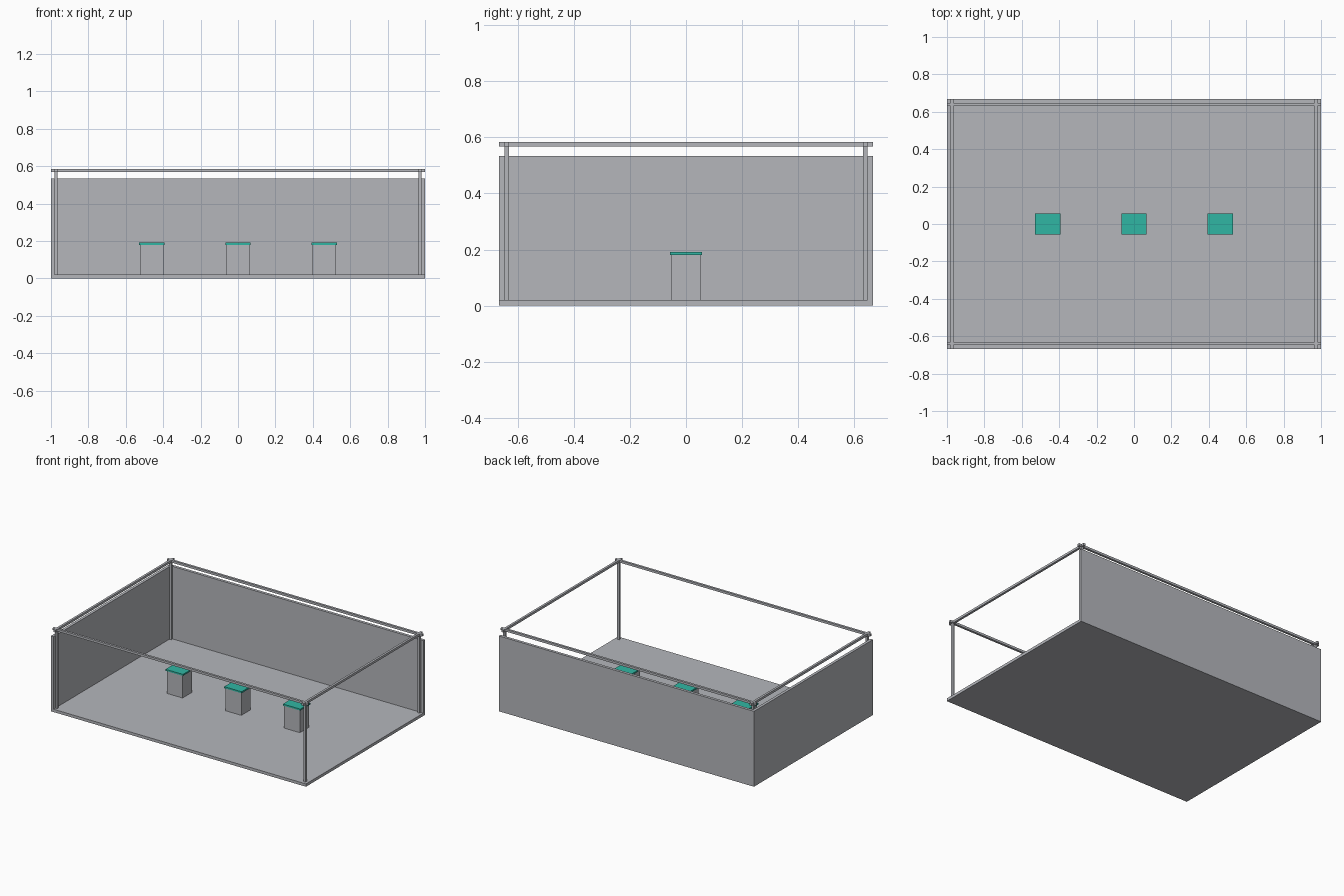
import bpy

cube = bpy.data.objects.get("Cube")
if cube:
    bpy.data.objects.remove(cube, do_unlink=True)


def material(name, color):
    mat = bpy.data.materials.new(name)
    mat.use_nodes = True
    mat.diffuse_color = color
    mat.node_tree.nodes["Principled BSDF"].inputs["Base Color"].default_value = color
    return mat


grey = material("cool grey", (0.46, 0.47, 0.50, 1))
teal = material("teal", (0.03, 0.47, 0.37, 1))


def box(name, low, high, mat):
    """Axis-aligned box between two opposite corners."""
    bpy.ops.mesh.primitive_cube_add(size=1)
    ob = bpy.context.object
    ob.name = name
    ob.location = [(a + b) / 2 for a, b in zip(low, high)]
    ob.scale = [b - a for a, b in zip(low, high)]
    bpy.ops.object.transform_apply(location=False, rotation=False, scale=True)
    ob.data.materials.append(mat)
    return ob


X, Y = 1.0, 0.667          # half size of the booth
FLOOR, WALL_TOP = 0.02, 0.534
WALL = 0.02                # wall thickness
PX, PY, R = 0.973, 0.639, 0.008   # frame centre lines and half width
RAIL_LOW, RAIL_TOP = 0.568, 0.584

# Floor and the two walls
box("floor", (-X, -Y, 0), (X, Y, FLOOR), grey)
box("back_wall", (-X, Y - WALL, FLOOR), (X, Y, WALL_TOP), grey)
box("side_wall", (-X, -Y, FLOOR), (-X + WALL, Y - WALL, WALL_TOP), grey)

# Corner posts
for sx, side in ((-1, "right"), (1, "left")):
    for sy, end in ((-1, "front"), (1, "back")):
        x, y = sx * PX, sy * PY
        box(f"{end}_{side}_post", (x - R, y - R, FLOOR), (x + R, y + R, RAIL_LOW), grey)

# Top rails, crossing at the corners
for s, side, end in ((-1, "right", "front"), (1, "left", "back")):
    box(f"{end}_rail", (-X, s * PY - R, RAIL_LOW), (X, s * PY + R, RAIL_TOP), grey)
    box(f"{side}_rail", (s * PX - R, -Y, RAIL_LOW), (s * PX + R, Y, RAIL_TOP), grey)

# Row of display pedestals with coloured tops
for x, place in ((-0.46, "right"), (0, "middle"), (0.46, "left")):
    box(f"{place}_pedestal", (x - 0.062, -0.052, FLOOR), (x + 0.062, 0.052, 0.18), grey)
    box(f"{place}_pedestal_top", (x - 0.068, -0.057, 0.18), (x + 0.068, 0.057, 0.191), teal)
